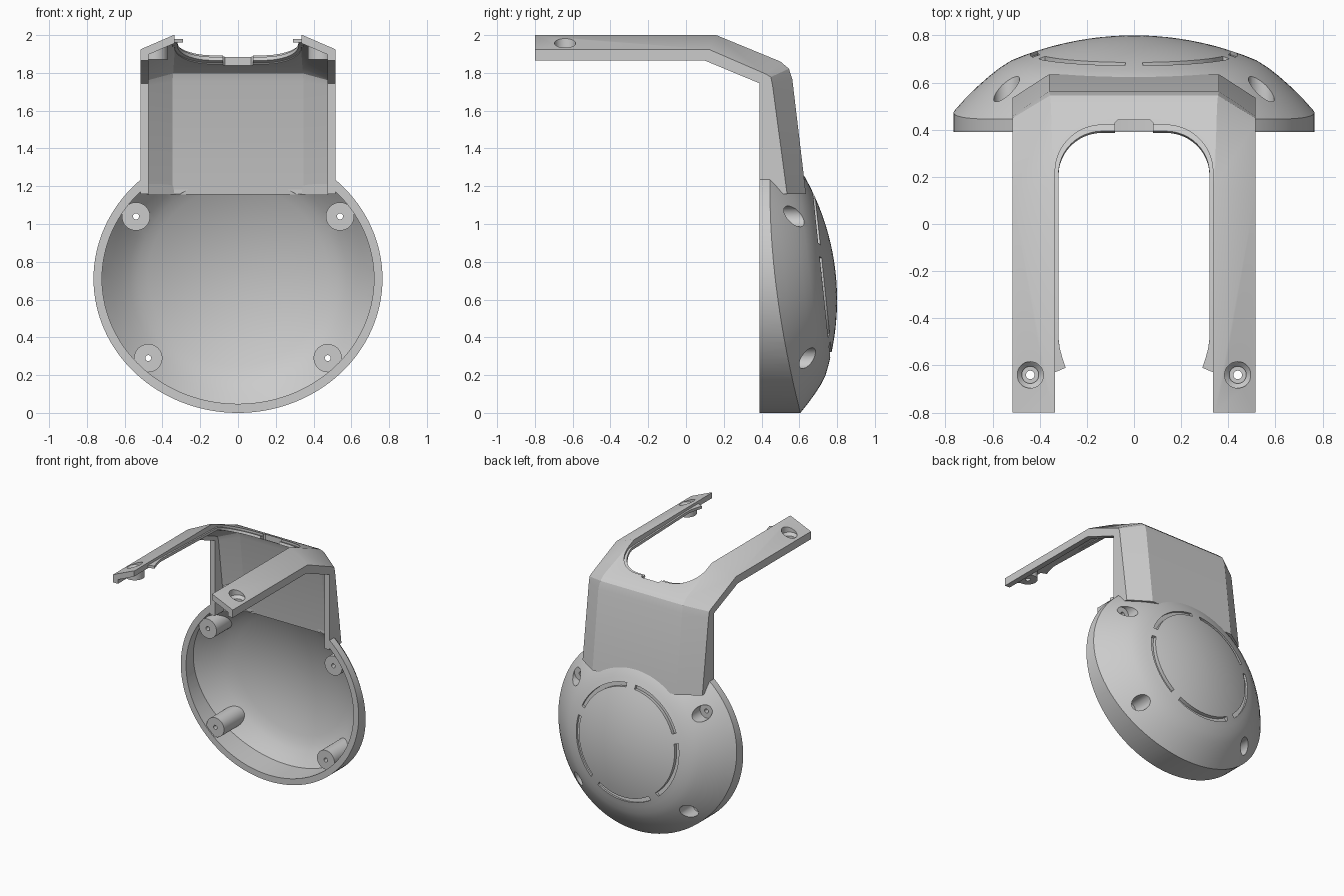
import bpy, bmesh, math
from mathutils import Matrix, Vector

if "Cube" in bpy.data.objects:
    bpy.data.objects.remove(bpy.data.objects["Cube"])

TILT = Matrix.Rotation(math.radians(-84), 4, 'X')      # dome axis leans slightly up
DOME = Matrix.Translation((0, 0.683, 0.725)) @ TILT


def make(name, verts, faces, matrix=None, recalc=True):
    bm = bmesh.new()
    vs = [bm.verts.new(v) for v in verts]
    for f in faces:
        bm.faces.new([vs[i] for i in f])
    if recalc:
        bmesh.ops.recalc_face_normals(bm, faces=bm.faces)
    if matrix:
        bm.transform(matrix)
    me = bpy.data.meshes.new(name)
    bm.to_mesh(me)
    bm.free()
    ob = bpy.data.objects.new(name, me)
    bpy.context.collection.objects.link(ob)
    return ob


def loft(name, rings, matrix=None):
    n = len(rings[0])
    verts = [p for r in rings for p in r]
    faces = [(k * n + i, k * n + (i + 1) % n, (k + 1) * n + (i + 1) % n, (k + 1) * n + i)
             for k in range(len(rings) - 1) for i in range(n)]
    faces += [tuple(range(n)), tuple(range((len(rings) - 1) * n, len(rings) * n))]
    return make(name, verts, faces, matrix)


def circle(r, n, rz=None):
    return [(r * math.cos(2 * math.pi * i / n), (rz or r) * math.sin(2 * math.pi * i / n))
            for i in range(n)]


def y_cyl(name, x, z, rx, rz, y0, y1, n=32):
    return loft(name, [[(x + a, y, z + b) for a, b in circle(rx, n, rz)] for y in (y0, y1)])


def z_prism(name, poly, z0, z1):
    return loft(name, [[(x, y, z) for x, y in poly] for z in (z0, z1)])


def apply(ob, mod):
    bpy.context.view_layer.objects.active = ob
    bpy.ops.object.modifier_apply(modifier=mod.name)


def boolean(ob, other, op='DIFFERENCE'):
    m = ob.modifiers.new("cut", 'BOOLEAN')
    m.operation, m.solver, m.object = op, 'EXACT', other
    apply(ob, m)
    bpy.data.objects.remove(other, do_unlink=True)


def solidify(ob, t, offset):
    m = ob.modifiers.new("thick", 'SOLIDIFY')
    m.thickness, m.offset, m.use_even_offset = t, offset, True
    apply(ob, m)


def dome_solid(name, drop):
    R, e = 1.33, 0.53
    base = math.sqrt(R * R - e * e)
    prof = [(r, math.sqrt(R * R - r * r) - base) for r in [0.01] + [e * i / 10 for i in range(1, 11)]]
    prof += [(0.575, -0.029), (0.62, -0.065), (0.67, -0.110), (0.72, -0.160),
             (0.80, -0.25), (0.95, -0.45), (0.95, -0.6)]
    return loft(name, [[(x, y, d - drop) for x, y in circle(r, 96)] for r, d in prof], DOME)


# Bowl: elliptical outline trimmed by a tilted dome
bowl = y_cyl("bowl_housing", 0, 0.71, 0.765, 0.71, 0.39, 1.0, 128)
boolean(bowl, dome_solid("dome", 0), 'INTERSECT')
cavity = y_cyl("cavity", 0, 0.71, 0.72, 0.662, 0.3, 1.0, 128)
boolean(cavity, dome_solid("dome_inner", 0.042), 'INTERSECT')

# Screw posts stay solid inside the cavity
screws = [(s * x, z) for s in (-1, 1) for x, z in ((0.54, 1.04), (0.475, 0.29))]
for x, z in screws:
    boolean(cavity, y_cyl("post", x, z, 0.075, 0.075, 0.4, 1.1))
boolean(bowl, cavity)
for x, z in screws:
    boolean(bowl, y_cyl("recess", x, z, 0.055, 0.055, 0.52, 1.1))
    boolean(bowl, y_cyl("screw_hole", x, z, 0.016, 0.016, 0.3, 0.6, 16))

# Opening from bowl into the neck
boolean(bowl, z_prism("neck_opening", [(-0.475, 0.3), (0.475, 0.3), (0.475, 0.50), (0.34, 0.59),
                                       (-0.34, 0.59), (-0.475, 0.50)], 1.16, 1.6))

# Five arc grooves on the dome
for k in range(5):
    angs = [math.radians(90 + 72 * k - 31 + 62 * i / 16) for i in range(17)]
    rings = [[(r * math.cos(a), r * math.sin(a), d)
              for r, d in ((0.41, 0.018), (0.44, 0.018), (0.44, 0.12), (0.41, 0.12))] for a in angs]
    boolean(bowl, loft("groove", rings, DOME))

# Neck and arms: bent sheet with chamfered edges, as (y, z) of rim, shoulder and ridge
stations = [((-0.8, 1.865), (-0.8, 1.925), (-0.8, 2.0), 0.342),
            ((0.10, 1.865), (0.12, 1.925), (0.16, 2.0), 0.342),
            ((0.36, 1.757), (0.425, 1.793), (0.50, 1.86), 0.352),
            ((0.39, 1.745), (0.449, 1.778), (0.545, 1.822), 0.356),
            ((0.39, 1.70), (0.458, 1.735), (0.563, 1.765), 0.36),
            ((0.39, 1.16), (0.535, 1.16), (0.635, 1.16), 0.36)]
verts = []
for a, b, c, cx in stations:
    verts += [(-0.515, *a), (-0.515, *b), (-cx, *c), (cx, *c), (0.515, *b), (0.515, *a)]
faces = [(k * 6 + i, k * 6 + i + 1, k * 6 + i + 7, k * 6 + i + 6)
         for k in range(len(stations) - 1) for i in range(5)]
hood = make("neck_and_arms", verts, faces, recalc=False)
solidify(hood, 0.042, -1)


def arc(cx, cy, rx, ry, n=12):
    return [(cx + rx * math.cos(math.pi / 2 * i / n), cy + ry * math.sin(math.pi / 2 * i / n))
            for i in range(n + 1)]


# U shaped cut-out between the arms, with a small notch
half = [(0.335, -0.9)] + arc(0.135, 0.22, 0.2, 0.2) + [(0.08, 0.42), (0.08, 0.43), (0.07, 0.44)]
boolean(hood, z_prism("cutout", half + [(-x, y) for x, y in reversed(half)], 1.7, 2.2))

# Arm screw bosses with countersunk holes
for s in (-1, 1):
    ring = [(s * 0.44 + a, -0.64 + b) for a, b in circle(0.07, 32)]
    boss = loft("boss", [[(x, y, 1.872) for x, y in ring],
                         [(x, y, 1.905 + (0.515 - abs(x)) * 0.44) for x, y in ring]])
    boolean(hood, boss, 'UNION')
    prof = [(0.018, 1.8), (0.018, 1.895), (0.036, 1.895), (0.036, 1.915), (0.056, 1.935), (0.056, 2.1)]
    boolean(hood, loft("countersink", [[(s * 0.44 + a, -0.64 + b, z) for a, b in circle(r, 32)]
                                       for r, z in prof]))

# Thin lip along the inner edge of the cut-out
inner = [(0.29, -0.61), (0.303, -0.57), (0.314, -0.53), (0.32, -0.49)] + arc(0.135, 0.21, 0.185, 0.18) + [(0.08, 0.39)]
outer = [(0.35, -0.635), (0.35, -0.57), (0.35, -0.53), (0.35, -0.49)] + arc(0.135, 0.22, 0.215, 0.215) + [(0.08, 0.435)]
for s, side in ((1, "right"), (-1, "left")):
    pts = [(s * x, y, 1.97 - max(0, y - 0.16) * 0.41) for p in zip(inner, outer) for x, y in p]
    lip = make("edge_lip_" + side, pts, [(2 * i, 2 * i + 1, 2 * i + 3, 2 * i + 2)
                                         for i in range(len(inner) - 1)])
    solidify(lip, 0.02, 0)

# Smooth shading with crisp edges
for ob in bpy.context.collection.objects:
    bpy.ops.object.select_all(action='DESELECT')
    ob.select_set(True)
    bpy.context.view_layer.objects.active = ob
    bpy.ops.object.shade_smooth_by_angle(angle=math.radians(25))
